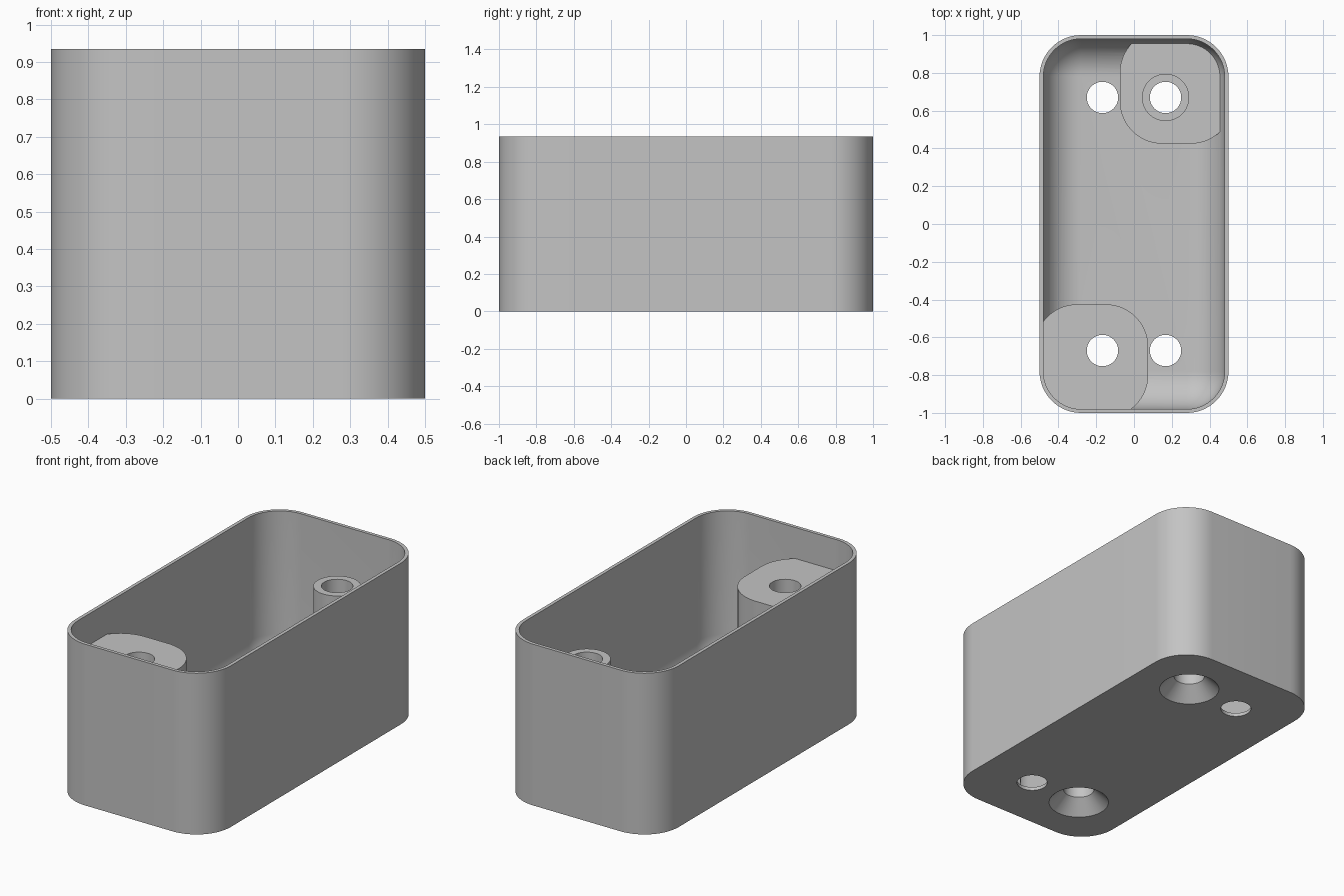
import bpy, bmesh, math

if "Cube" in bpy.data.objects:
    bpy.data.objects.remove(bpy.data.objects["Cube"], do_unlink=True)

# Main dimensions
HALF_X, HALF_Y, HEIGHT = 0.5, 1.0, 0.935
CORNER, WALL = 0.22, 0.02
HOLE_X, HOLE_Y, HOLE_R = 0.167, 0.67, 0.083
PAD_Z, POST_Z = 0.123, 0.755
SEG = 16

grey = bpy.data.materials.new("plain_grey")
grey.use_nodes = True
COLOUR = (0.55, 0.55, 0.55, 1)
grey.diffuse_color = COLOUR
grey.node_tree.nodes["Principled BSDF"].inputs["Base Color"].default_value = COLOUR


def outline(hx, hy, r):
    """Rounded rectangle, counter-clockwise; a circle when hx = hy = r."""
    points = []
    for q, (sx, sy) in enumerate([(1, 1), (-1, 1), (-1, -1), (1, -1)]):
        for i in range(SEG + 1):
            a = (q + i / SEG) * math.pi / 2
            points.append((sx * (hx - r) + r * math.cos(a),
                           sy * (hy - r) + r * math.sin(a)))
    return points


def loft(name, rings, cx=0, cy=0):
    """Closed solid through rings of (half_x, half_y, corner, z)."""
    bm = bmesh.new()
    loops = [[bm.verts.new((cx + x, cy + y, z)) for x, y in outline(hx, hy, r)]
             for hx, hy, r, z in rings]
    for low, high in zip(loops, loops[1:]):
        for i in range(len(low)):
            j = (i + 1) % len(low)
            bm.faces.new((low[i], low[j], high[j], high[i]))
    bm.faces.new(loops[0][::-1])
    bm.faces.new(loops[-1])
    bmesh.ops.remove_doubles(bm, verts=bm.verts, dist=1e-5)
    bmesh.ops.recalc_face_normals(bm, faces=bm.faces)
    mesh = bpy.data.meshes.new(name)
    bm.to_mesh(mesh)
    bm.free()
    mesh.materials.append(grey)
    obj = bpy.data.objects.new(name, mesh)
    bpy.context.collection.objects.link(obj)
    return obj


def round_bar(name, steps, cx, cy):
    return loft(name, [(r, r, r, z) for r, z in steps], cx, cy)


def subtract(target, cutter):
    """Cut one solid out of another, then discard the cutter."""
    cutter.hide_render = True
    mod = target.modifiers.new("cut", "BOOLEAN")
    mod.operation, mod.solver, mod.object = "DIFFERENCE", "EXACT", cutter
    bpy.context.view_layer.update()
    graph = bpy.context.evaluated_depsgraph_get()
    mesh = bpy.data.meshes.new_from_object(target.evaluated_get(graph))
    target.modifiers.clear()
    target.data = mesh
    bpy.data.objects.remove(cutter, do_unlink=True)


# Outer case
case = loft("open_case", [(HALF_X, HALF_Y, CORNER, z) for z in (0, HEIGHT)])

# Cavity with a rounded floor edge
fillet = CORNER - WALL
rings = []
for i in range(SEG + 1):
    a = i / SEG * math.pi / 2
    inset = fillet * (1 - math.sin(a))
    rings.append((HALF_X - WALL - inset, HALF_Y - WALL - inset,
                  fillet - inset, WALL + fillet * (1 - math.cos(a))))
rings.append(rings[-1][:3] + (HEIGHT + 0.1,))
cavity = loft("cavity", rings)

# Bosses left standing in the cavity: tall block, low pad and its round post
for name, side, top in (("tall_boss", -1, POST_Z), ("low_pad", 1, PAD_Z)):
    boss = loft(name, [(0.3, 0.3, 0.225, z) for z in (-0.1, top)],
                side * 0.225, side * 0.725)
    subtract(cavity, boss)
subtract(cavity, round_bar("post", [(0.125, -0.1), (0.125, POST_Z)], HOLE_X, HOLE_Y))
subtract(case, cavity)

# Countersunk screw holes through the bosses, plain holes beside them
for side in (-1, 1):
    screw = round_bar("screw_hole", [(HOLE_R + 0.1, -0.02), (HOLE_R, 0.08), (HOLE_R, 1)],
                      side * HOLE_X, side * HOLE_Y)
    subtract(case, screw)
    plain = round_bar("plain_hole", [(HOLE_R, -0.1), (HOLE_R, 0.5)],
                      -side * HOLE_X, side * HOLE_Y)
    # Trim the drill where it would bite into the neighbouring boss
    subtract(case, plain)

# Smooth curved walls, crisp edges
bpy.ops.object.select_all(action="DESELECT")
case.select_set(True)
bpy.context.view_layer.objects.active = case
bpy.ops.object.shade_smooth_by_angle(angle=math.radians(30))
